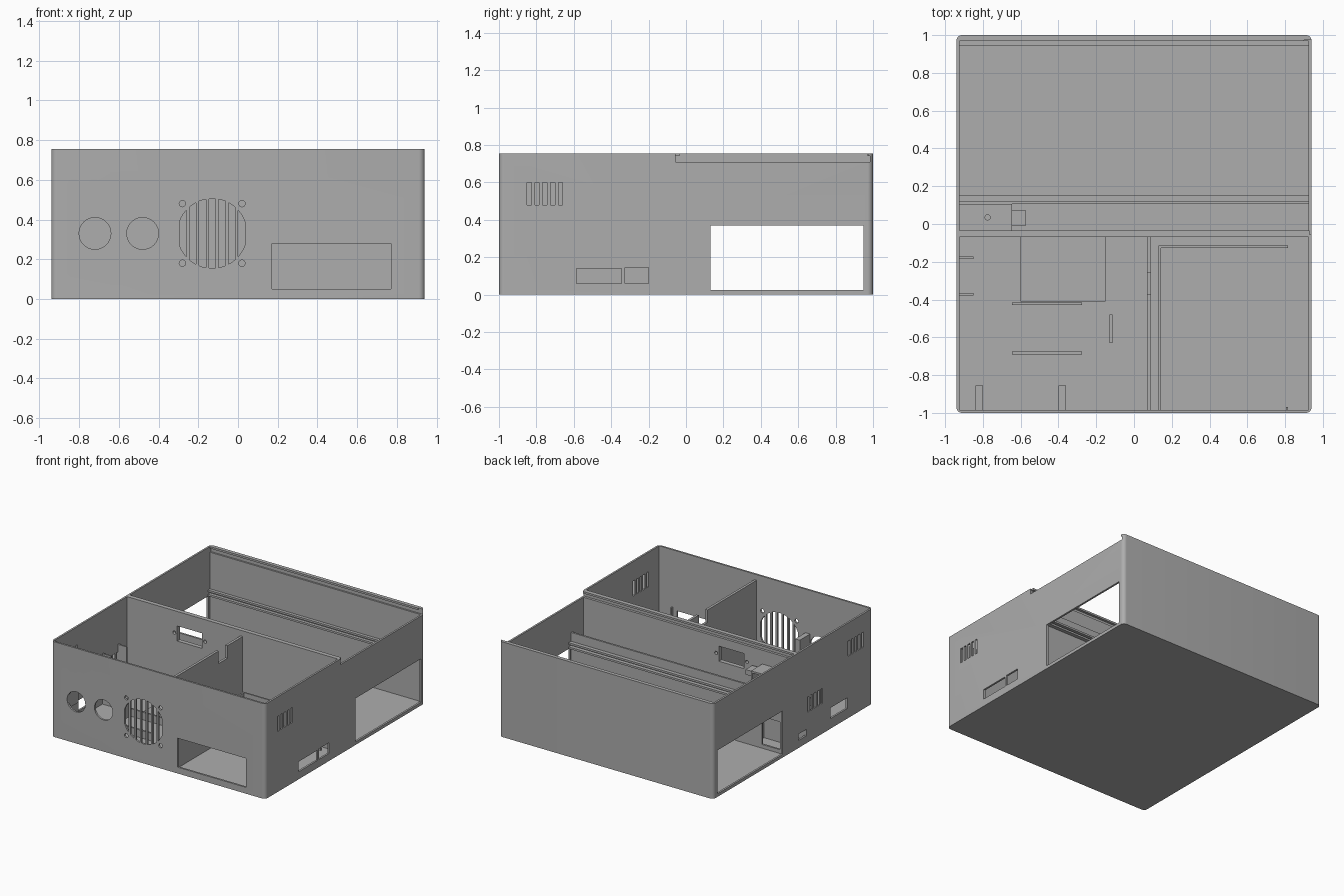
import bpy, bmesh, math

if "Cube" in bpy.data.objects:
    bpy.data.objects.remove(bpy.data.objects["Cube"])

grey = bpy.data.materials.new("plain_grey")
grey.use_nodes = True
COLOUR = (0.42, 0.42, 0.42, 1)
grey.diffuse_color = COLOUR
grey.node_tree.nodes["Principled BSDF"].inputs["Base Color"].default_value = COLOUR

W, D, H = 0.94, 1.0, 0.755     # half width, half depth, height
IX, FLOOR = 0.925, 0.02        # inner half width, floor thickness
FRONT, BACK = -0.985, 0.97     # inner faces


def prism(bm, points, axis, lo, hi):
    """Extrude a 2D outline along an axis (outline uses the other two axes)."""
    def place(p, t):
        return {"x": (t, p[0], p[1]), "y": (p[0], t, p[1]), "z": (p[0], p[1], t)}[axis]
    a = [bm.verts.new(place(p, lo)) for p in points]
    b = [bm.verts.new(place(p, hi)) for p in points]
    n = len(points)
    faces = [bm.faces.new(a), bm.faces.new(b)]
    faces += [bm.faces.new((a[i], a[(i + 1) % n], b[(i + 1) % n], b[i])) for i in range(n)]
    bmesh.ops.recalc_face_normals(bm, faces=faces)


def box(bm, x, y, z):
    prism(bm, [(x[0], y[0]), (x[1], y[0]), (x[1], y[1]), (x[0], y[1])], "z", *z)


def circle(cx, cy, r, n=32):
    return [(cx + r * math.cos(math.tau * i / n), cy + r * math.sin(math.tau * i / n))
            for i in range(n)]


def make(name, bm):
    mesh = bpy.data.meshes.new(name)
    bm.to_mesh(mesh)
    bm.free()
    mesh.materials.append(grey)
    ob = bpy.data.objects.new(name, mesh)
    bpy.context.collection.objects.link(ob)
    return ob


def make_box(name, x, y, z):
    bm = bmesh.new()
    box(bm, x, y, z)
    return make(name, bm)


def cut(ob, bm):
    """Subtract the cutter mesh and bake the result."""
    cutter = make("cutter", bm)
    cutter.hide_render = True
    mod = ob.modifiers.new("cut", "BOOLEAN")
    mod.operation, mod.solver, mod.object = "DIFFERENCE", "EXACT", cutter
    deps = bpy.context.evaluated_depsgraph_get()
    deps.update()
    baked = bpy.data.meshes.new_from_object(ob.evaluated_get(deps))
    ob.modifiers.clear()
    ob.data = baked
    bpy.data.objects.remove(cutter)


# Rounded outer shell, hollowed from the top
R = 0.03
outline = []
for sx, sy, start in ((1, 1, 0), (-1, 1, 90), (-1, -1, 180), (1, -1, 270)):
    for i in range(9):
        a = math.radians(start + i * 90 / 8)
        outline.append((sx * (W - R) + R * math.cos(a), sy * (D - R) + R * math.sin(a)))
bm = bmesh.new()
prism(bm, outline, "z", 0, H)
shell = make("case_shell", bm)
bm = bmesh.new()
box(bm, (-IX, IX), (FRONT, BACK), (FLOOR, 1))
cut(shell, bm)

# Front openings: two round ports, fan grille, screw holes, power supply window
bm = bmesh.new()
f = (-1.05, -0.96)
for x in (-0.72, -0.48):
    prism(bm, circle(x, 0.33, 0.08), "y", *f)
FX, FZ, FR = -0.13, 0.33, 0.175
for i in range(-3, 4):
    xs = [i * 0.049 - 0.017 + k * 0.034 / 4 for k in range(5)]
    arc = [(x, math.sqrt(FR ** 2 - x ** 2)) for x in xs]
    prism(bm, [(FX + x, FZ + z) for x, z in arc] +
          [(FX + x, FZ - z) for x, z in reversed(arc)], "y", *f)
for sx in (-1, 1):
    for sz in (-1, 1):
        prism(bm, circle(FX + sx * 0.15, FZ + sz * 0.15, 0.016, 16), "y", *f)
box(bm, (0.17, 0.77), f, (0.05, 0.28))
cut(shell, bm)

# Side openings: large bay on both sides, vents, port windows, lid notch
bm = bmesh.new()
left, right = (0.9, 1), (-1, -0.9)
for side in (left, right):
    box(bm, side, (0.13, 0.95), (0.025, 0.37))


def vents(side, y, z):
    for i in range(5):
        box(bm, side, (y + i * 0.042, y + i * 0.042 + 0.023), z)


vents(left, -0.85, (0.48, 0.6))
vents(right, -0.88, (0.49, 0.61))
vents(right, -0.37, (0.24, 0.36))
box(bm, left, (-0.585, -0.345), (0.06, 0.14))
box(bm, left, (-0.325, -0.2), (0.06, 0.145))
box(bm, right, (-0.68, -0.47), (0.08, 0.165))
box(bm, right, (-0.17, -0.07), (0.06, 0.11))
box(bm, left, (-0.055, 0.975), (0.71, 0.8))
cut(shell, bm)

# Groove for the sliding lid in the back wall
bm = bmesh.new()
box(bm, (-IX, 1), (0.96, 0.983), (0.71, 0.74))
cut(shell, bm)
bpy.context.view_layer.objects.active = shell
shell.select_set(True)
bpy.ops.object.shade_smooth_by_angle(angle=math.radians(30))

# Tall cross wall with lid groove, display window and two screw holes
wall = make_box("cross_wall", (-0.93, 0.93), (-0.07, -0.035), (0.01, H))
bm = bmesh.new()
box(bm, (-1, 1), (-0.055, 0), (0.71, 0.74))
box(bm, (-0.485, -0.265), (-0.1, 0), (0.52, 0.64))
for x in (-0.51, -0.24):
    prism(bm, circle(x, 0.58, 0.013, 16), "y", -0.1, 0)
cut(wall, bm)

# Lower wall of the rear bay with a cable opening
low = make_box("bay_wall", (-0.93, 0.93), (0.105, 0.12), (0.01, 0.49))
bm = bmesh.new()
box(bm, (-0.91, -0.75), (0.08, 0.15), (0.05, 0.27))
cut(low, bm)

# Paired rails along both sides of the rear bay
for name, y in (("front", (0.118, 0.15)), ("back", (0.945, 0.975))):
    for level, z in (("lower", 0.372), ("upper", 0.405)):
        make_box(f"{name}_{level}_rail", (-0.93, 0.93), y, (z, z + 0.015))

# Shelf over the cable duct, its side wall and a small block
shelf = make_box("duct_shelf", (-0.93, -0.645), (-0.04, 0.106), (0.585, 0.6))
bm = bmesh.new()
prism(bm, circle(-0.775, 0.035, 0.014, 16), "z", 0.5, 0.7)
cut(shelf, bm)
make_box("duct_side", (-0.66, -0.645), (-0.04, 0.106), (0.01, 0.59))
make_box("duct_block", (-0.646, -0.575), (-0.01, 0.075), (0.54, 0.58))

# Divider with a cable notch
divider = make_box("divider", (0.07, 0.09), (-0.99, -0.06), (0.01, 0.71))
bm = bmesh.new()
box(bm, (0, 0.2), (-0.37, -0.26), (0.61, 0.8))
cut(divider, bm)

# Low walls around the power supply
make_box("supply_side_wall", (0.13, 0.142), (-0.99, -0.115), (0.01, 0.3))
make_box("supply_rear_wall", (0.13, 0.815), (-0.127, -0.115), (0.01, 0.3))
make_box("supply_stop", (0.805, 0.815), (-0.99, -0.97), (0.01, 0.3))

# Board plate and locating ribs on the floor
make_box("board_plate", (-0.6, -0.15), (-0.41, -0.065), (0.01, 0.03))
for i, y in enumerate((-0.43, -0.69)):
    make_box(f"floor_rib_{i}", (-0.645, -0.275), (y, y + 0.015), (0.01, 0.08))
make_box("short_rib", (-0.13, -0.115), (-0.63, -0.48), (0.01, 0.08))

# Ribs beside the side vents
for i, y in enumerate((-0.185, -0.378)):
    make_box(f"side_rib_{i}", (-0.93, -0.85), (y, y + 0.012), (0.01, 0.42))

# Brackets either side of the round ports
for i, x in enumerate((-0.84, -0.4)):
    make_box(f"port_bracket_{i}", (x, x + 0.04), (-0.99, -0.855), (0.25, 0.41))
